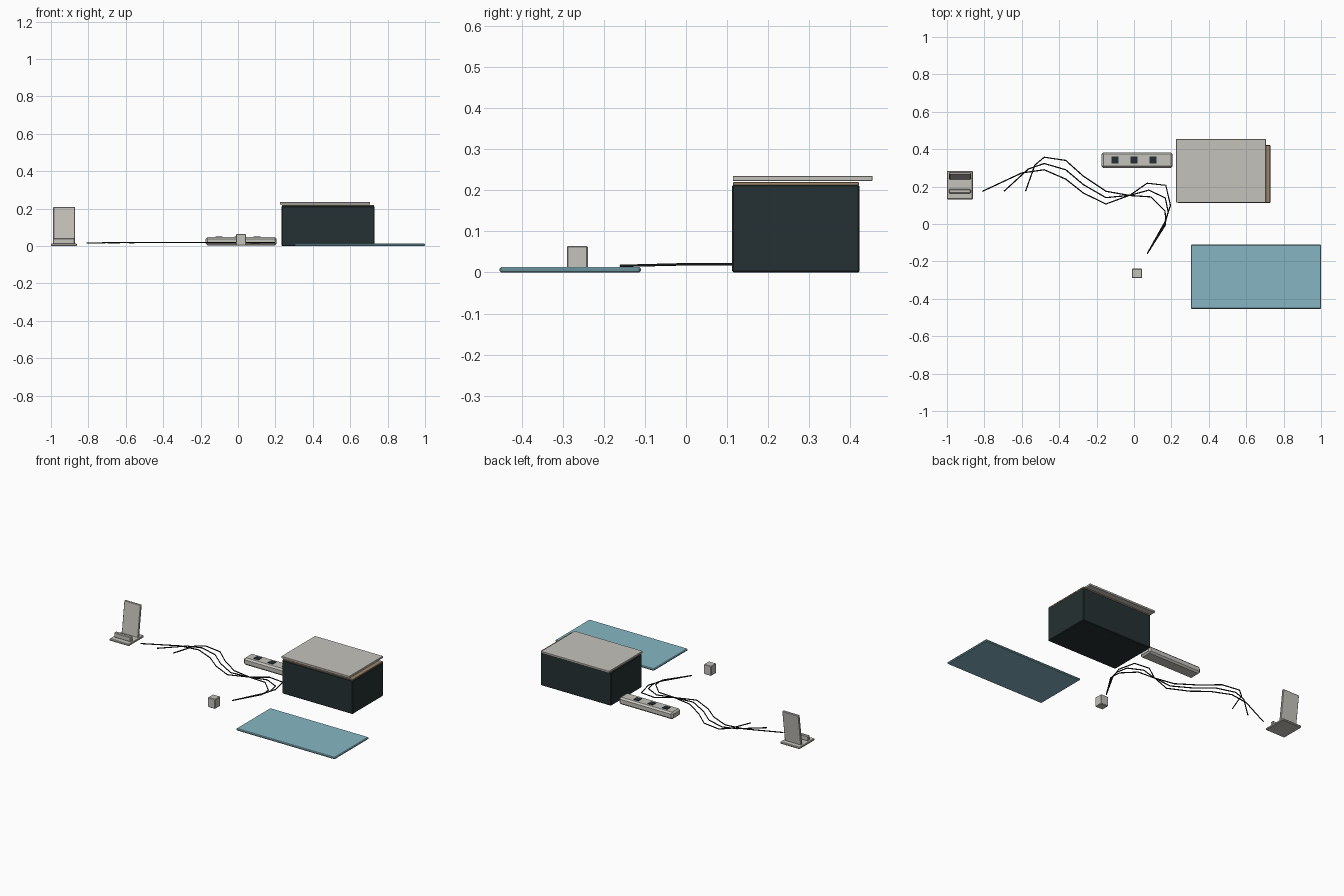
import bpy, bmesh
from math import radians
from mathutils import Matrix

if "Cube" in bpy.data.objects:
    bpy.data.objects.remove(bpy.data.objects["Cube"])


def material(name, rgb):
    m = bpy.data.materials.new(name)
    m.diffuse_color = (*rgb, 1)
    m.use_nodes = True
    m.node_tree.nodes["Principled BSDF"].inputs["Base Color"].default_value = m.diffuse_color
    return m


GREY = material("warm_grey", (0.56, 0.54, 0.50))
DARK = material("dark_slate", (0.018, 0.030, 0.032))
TEAL = material("soft_teal", (0.24, 0.47, 0.54))
WOOD = material("wood_brown", (0.33, 0.23, 0.14))
BLACK = material("cable_black", (0.008, 0.009, 0.010))


def box(name, mat, x, y, z, bevel=0.0, tilt=0.0):
    """Box from (min, max) ranges; tilt leans it about its lower x-axis edge."""
    size = [r[1] - r[0] for r in (x, y, z)]
    mid = [(r[0] + r[1]) / 2 for r in (x, y, z)]
    bm = bmesh.new()
    bmesh.ops.create_cube(bm, size=1)
    bmesh.ops.scale(bm, vec=size, verts=bm.verts)
    if bevel:
        bmesh.ops.bevel(bm, geom=bm.edges[:], offset=bevel, segments=1,
                        affect='EDGES', profile=0.5)
    # pivot on the bottom, then move into place
    bm.transform(Matrix.Translation((0, 0, size[2] / 2)))
    bm.transform(Matrix.Rotation(tilt, 4, 'X'))
    me = bpy.data.meshes.new(name)
    bm.to_mesh(me)
    bm.free()
    me.materials.append(mat)
    ob = bpy.data.objects.new(name, me)
    ob.location = (mid[0], mid[1], z[0])
    bpy.context.collection.objects.link(ob)
    return ob


# cable storage box, wooden inner tray and slightly shifted lid
box("storage_box", DARK, (0.233, 0.73), (0.112, 0.423), (0, 0.214), 0.004)
box("inner_tray", WOOD, (0.235, 0.728), (0.115, 0.421), (0.212, 0.220), 0.001)
box("box_lid", GREY, (0.225, 0.705), (0.114, 0.454), (0.223, 0.235), 0.001)

# desk mat
box("desk_mat", TEAL, (0.304, 1.0), (-0.454, -0.11), (0, 0.013), 0.004)

# power strip with three sockets
box("power_strip", GREY, (-0.173, 0.207), (0.299, 0.383), (0.003, 0.048), 0.010)
for i in range(3):
    cx = -0.101 + i * 0.101
    box(f"socket_{i + 1}", DARK, (cx - 0.018, cx + 0.018), (0.324, 0.360),
        (0.045, 0.051))

# phone stand: base, front lip, leaning back rest
box("stand_base", GREY, (-1.0, -0.862), (0.132, 0.284), (0, 0.013), 0.003)
box("stand_lip", GREY, (-0.99, -0.872), (0.164, 0.186), (0.011, 0.043), 0.004)
box("stand_back", GREY, (-0.988, -0.872), (0.238, 0.252), (0.009, 0.211), 0.003,
    tilt=radians(-7.5))

# small charger block
box("charger_block", GREY, (-0.010, 0.042), (-0.290, -0.239), (0.003, 0.065), 0.003)

# three cables fanning out, crossing once and joining at one end
OUTER = [(-0.81, 0.175), (-0.60, 0.273), (-0.48, 0.290), (-0.365, 0.24),
         (-0.27, 0.165), (-0.15, 0.107), (-0.02, 0.155), (0.07, 0.218),
         (0.17, 0.207), (0.195, 0.10), (0.165, 0.01), (0.07, -0.16)]
INNER = [(-0.58, 0.175), (-0.53, 0.315), (-0.48, 0.357), (-0.365, 0.34),
         (-0.27, 0.255), (-0.15, 0.175), (-0.02, 0.152), (0.09, 0.145),
         (0.165, 0.07), (0.17, 0.03), (0.168, -0.005), (0.07, -0.16)]
MIDDLE = [((a[0] + b[0]) / 2, (a[1] + b[1]) / 2) for a, b in zip(OUTER, INNER)]
for name, path in (("outer", OUTER), ("middle", MIDDLE), ("inner", INNER)):
    cu = bpy.data.curves.new(name + "_cable", 'CURVE')
    cu.dimensions = '3D'
    cu.bevel_depth = 0.0033
    cu.bevel_resolution = 1
    cu.use_fill_caps = True
    sp = cu.splines.new('POLY')
    sp.points.add(len(path) - 1)
    for i, (p, (x, y)) in enumerate(zip(sp.points, path)):
        end = i in (0, len(path) - 1)
        p.co = (x, y, 0.016 if end else 0.020, 1)
    cu.materials.append(BLACK)
    ob = bpy.data.objects.new(name + "_cable", cu)
    bpy.context.collection.objects.link(ob)
